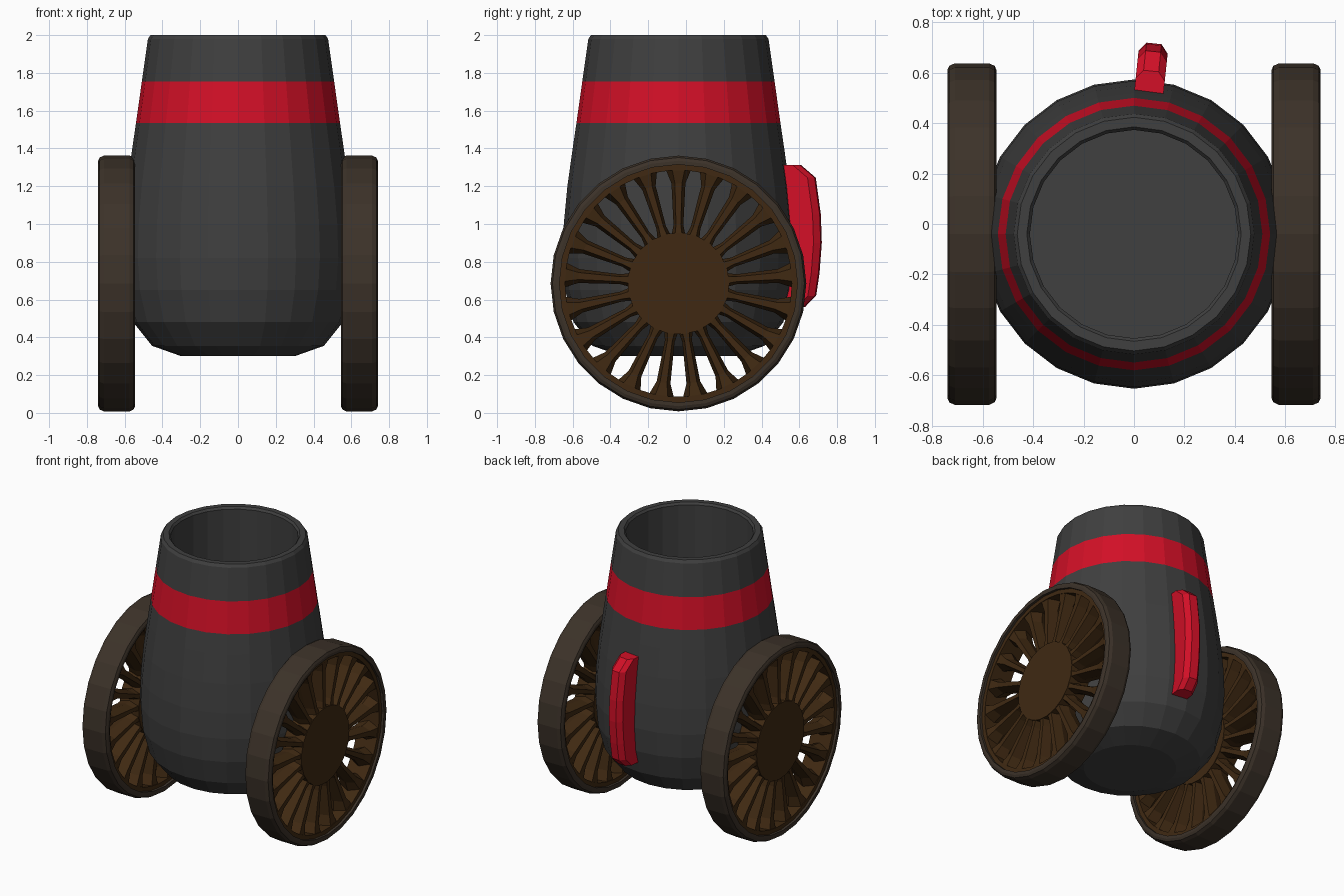
import bpy, bmesh
from math import sin, cos, pi, radians
from mathutils import Matrix, Vector

if "Cube" in bpy.data.objects:
    bpy.data.objects.remove(bpy.data.objects["Cube"])

CY = -0.04      # barrel / axle y
WZ = 0.685      # axle height
WX = 0.6425     # wheel centre x


def mat(name, col):
    m = bpy.data.materials.new(name)
    m.diffuse_color = (*col, 1)
    m.use_nodes = True
    m.node_tree.nodes["Principled BSDF"].inputs["Base Color"].default_value = m.diffuse_color
    return m


IRON = mat("iron", (0.05, 0.05, 0.05))
RED = mat("red", (0.65, 0.005, 0.02))
TYRE = mat("tyre", (0.045, 0.032, 0.022))
WOOD = mat("wood", (0.05, 0.022, 0.006))


def finish(bm, name, mats, matrix=Matrix()):
    bmesh.ops.recalc_face_normals(bm, faces=bm.faces)
    me = bpy.data.meshes.new(name)
    bm.to_mesh(me)
    bm.free()
    me.transform(matrix)
    for m in mats:
        me.materials.append(m)
    ob = bpy.data.objects.new(name, me)
    bpy.context.collection.objects.link(ob)
    return ob


def loft(bm, rings, closed=False, caps=True):
    """Skin a list of point rings; return the side faces per segment."""
    vs = [[bm.verts.new(p) for p in r] for r in rings]
    n = len(vs[0])
    segs = []
    for k in range(len(vs) if closed else len(vs) - 1):
        a, b = vs[k], vs[(k + 1) % len(vs)]
        segs.append([bm.faces.new((a[i], a[(i + 1) % n], b[(i + 1) % n], b[i])) for i in range(n)])
    if caps and not closed:
        bm.faces.new(vs[0])
        bm.faces.new(vs[-1])
    return segs


def lathe(bm, prof, n, closed=False):
    """Revolve (r, z) points about z."""
    return loft(bm, [[(r * sin(2 * pi * i / n), r * cos(2 * pi * i / n), z) for i in range(n)]
                     for r, z in prof], closed)


# Barrel with painted band and open bore
bm = bmesh.new()
segs = lathe(bm, [(0.30, 0.30), (0.455, 0.355), (0.555, 0.48), (0.60, 0.65), (0.613, 0.82),
                  (0.607, 1.0), (0.588, 1.2), (0.56, 1.4), (0.54, 1.535), (0.509, 1.755),
                  (0.477, 1.98), (0.463, 2.0), (0.425, 2.0), (0.413, 1.985), (0.413, 1.25)], 24)
for f in segs[8]:
    f.material_index = 1
finish(bm, "barrel", [IRON, RED], Matrix.Translation((0, CY, 0)))

# Handle: curved bar with chamfered outer edge, (inner r, outer r, z)
bm = bmesh.new()
rings = []
for r0, r1, z in [(0.52, 0.65, 1.312), (0.52, 0.728, 1.245), (0.52, 0.755, 1.05), (0.52, 0.76, 0.90),
                  (0.52, 0.748, 0.74), (0.52, 0.73, 0.62), (0.52, 0.67, 0.56)]:
    rings.append([(-0.058, r0, z), (-0.058, r1 - 0.035, z), (-0.03, r1, z),
                  (0.03, r1, z), (0.058, r1 - 0.035, z), (0.058, r0, z)])
loft(bm, rings)
finish(bm, "handle", [RED], Matrix.Translation((0, CY, 0)) @ Matrix.Rotation(radians(-6), 4, 'Z'))

# Wheels: modelled about z, then turned so the axle lies along x
for side, s in (("right", 1), ("left", -1)):
    M = Matrix.Translation((s * WX, CY, WZ)) @ Matrix.Rotation(s * pi / 2, 4, 'Y')

    # Tyre
    bm = bmesh.new()
    lathe(bm, [(0.63, -0.0975), (0.65, -0.0975), (0.667, -0.09), (0.677, -0.068), (0.677, 0.068),
               (0.667, 0.09), (0.65, 0.0975), (0.63, 0.0975)], 28, closed=True)
    finish(bm, side + "_tyre", [TYRE], M)

    # Wooden inner rim and hub disc
    bm = bmesh.new()
    lathe(bm, [(0.60, -0.08), (0.64, -0.08), (0.64, 0.08), (0.60, 0.08)], 42, closed=True)
    lathe(bm, [(0.27, -0.075), (0.27, 0.075)], 21)

    # Spokes: six-sided section, flared at both ends
    for i in range(21):
        a = 2 * pi * i / 21
        u = Vector((-s * cos(a), sin(a), 0))
        v = Vector((s * sin(a), cos(a), 0))
        rings = []
        for r, w, d in [(0.24, 0.04, 0.074), (0.31, 0.026, 0.065), (0.53, 0.037, 0.065), (0.61, 0.07, 0.078)]:
            rings.append([u * r + v * w * p + Vector((0, 0, d * q)) for p, q in
                          [(1, 0), (0.5, 1), (-0.5, 1), (-1, 0), (-0.5, -1), (0.5, -1)]])
        loft(bm, rings)
    finish(bm, side + "_spokes", [WOOD], M)
